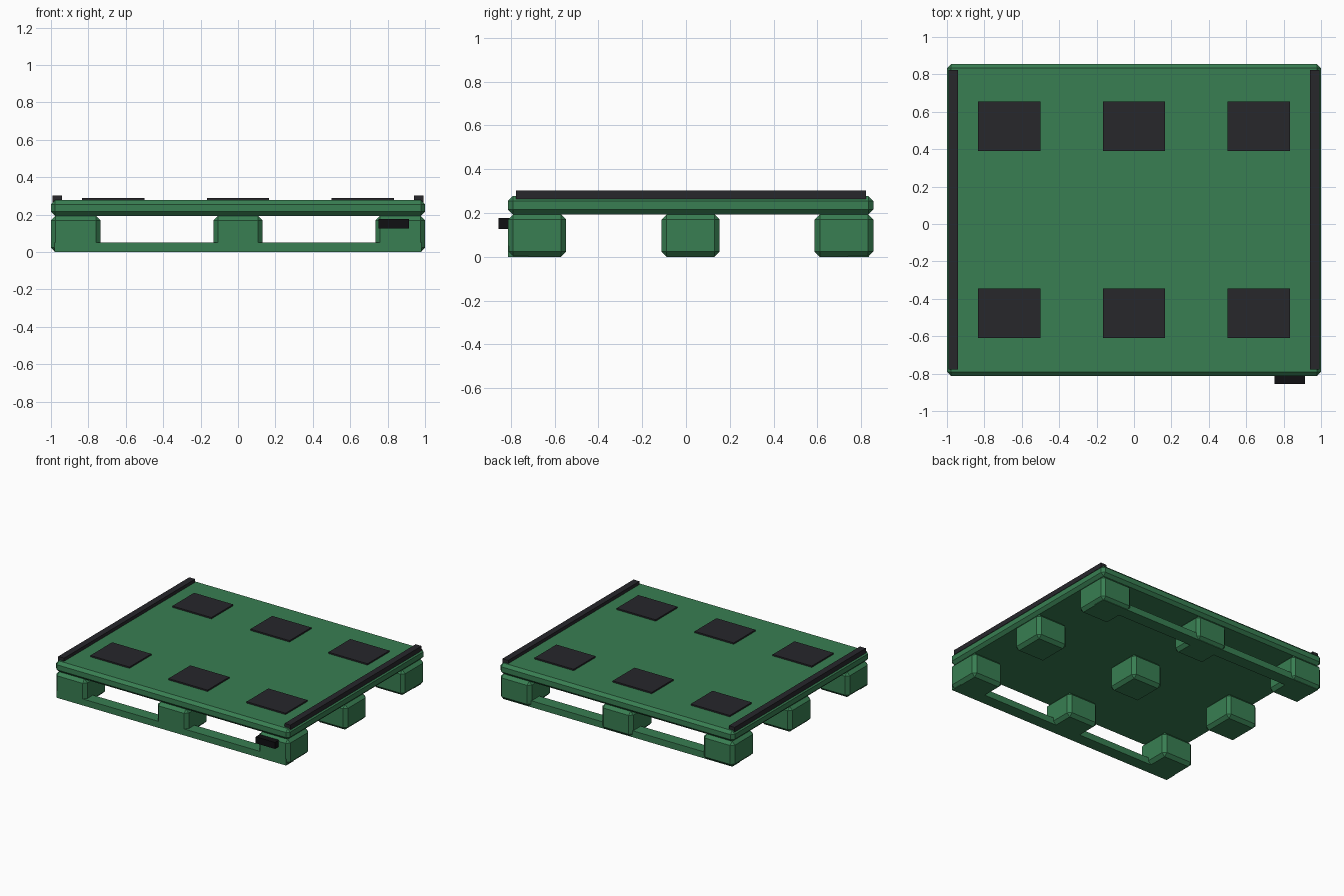
import bpy

if "Cube" in bpy.data.objects:
    bpy.data.objects.remove(bpy.data.objects["Cube"])


def material(name, rgb):
    m = bpy.data.materials.new(name)
    m.diffuse_color = (*rgb, 1)
    m.use_nodes = True
    m.node_tree.nodes["Principled BSDF"].inputs["Base Color"].default_value = m.diffuse_color
    return m


GREEN = material("green_plastic", (0.04, 0.209, 0.084))
RUBBER = material("dark_rubber", (0.02, 0.02, 0.024))
BLACK = material("black_plastic", (0.005, 0.005, 0.006))


def box(name, x, y, z, mat, bevel=0.0):
    """Box from (min, max) ranges, with an optional chamfered edge."""
    bpy.ops.mesh.primitive_cube_add(
        size=1, location=[(a + b) / 2 for a, b in (x, y, z)])
    ob = bpy.context.object
    ob.name = name
    ob.scale = [b - a for a, b in (x, y, z)]
    bpy.ops.object.transform_apply(location=False, rotation=False, scale=True)
    ob.data.materials.append(mat)
    if bevel:
        mod = ob.modifiers.new("edge", 'BEVEL')
        mod.width = bevel
        mod.segments = 1
    return ob


# Deck
box("deck", (-1, 1), (-0.813, 0.855), (0.194, 0.277), GREEN, 0.022)

# Nine feet
COLUMNS = {"left": (-1, -0.735), "middle": (-0.132, 0.132), "right": (0.735, 1)}
ROWS = {"front": (-0.813, -0.547), "centre": (-0.112, 0.154), "back": (0.587, 0.855)}
for row, y in ROWS.items():
    for col, x in COLUMNS.items():
        box(f"{row}_{col}_foot", x, y, (0, 0.194), GREEN, 0.024)

# Runners joining the front and back feet
box("front_runner", (-0.98, 0.98), (-0.813, -0.72), (0, 0.05), GREEN)
box("back_runner", (-0.98, 0.98), (0.74, 0.835), (0, 0.05), GREEN)

# Raised side rails
for side, x in (("left", (-0.992, -0.942)), ("right", (0.942, 0.992))):
    box(f"{side}_rail", x, (-0.777, 0.823), (0.265, 0.302), RUBBER)

# Grip pads on the deck
for row, yc in (("front", -0.477), ("back", 0.523)):
    for col, xc in (("left", -0.667), ("middle", 0), ("right", 0.667)):
        box(f"{row}_{col}_grip_pad", (xc - 0.167, xc + 0.167),
            (yc - 0.133, yc + 0.133), (0.27, 0.288), RUBBER)

# Tag block on the front right foot
box("tag_block", (0.75, 0.915), (-0.855, -0.80), (0.127, 0.177), BLACK)
